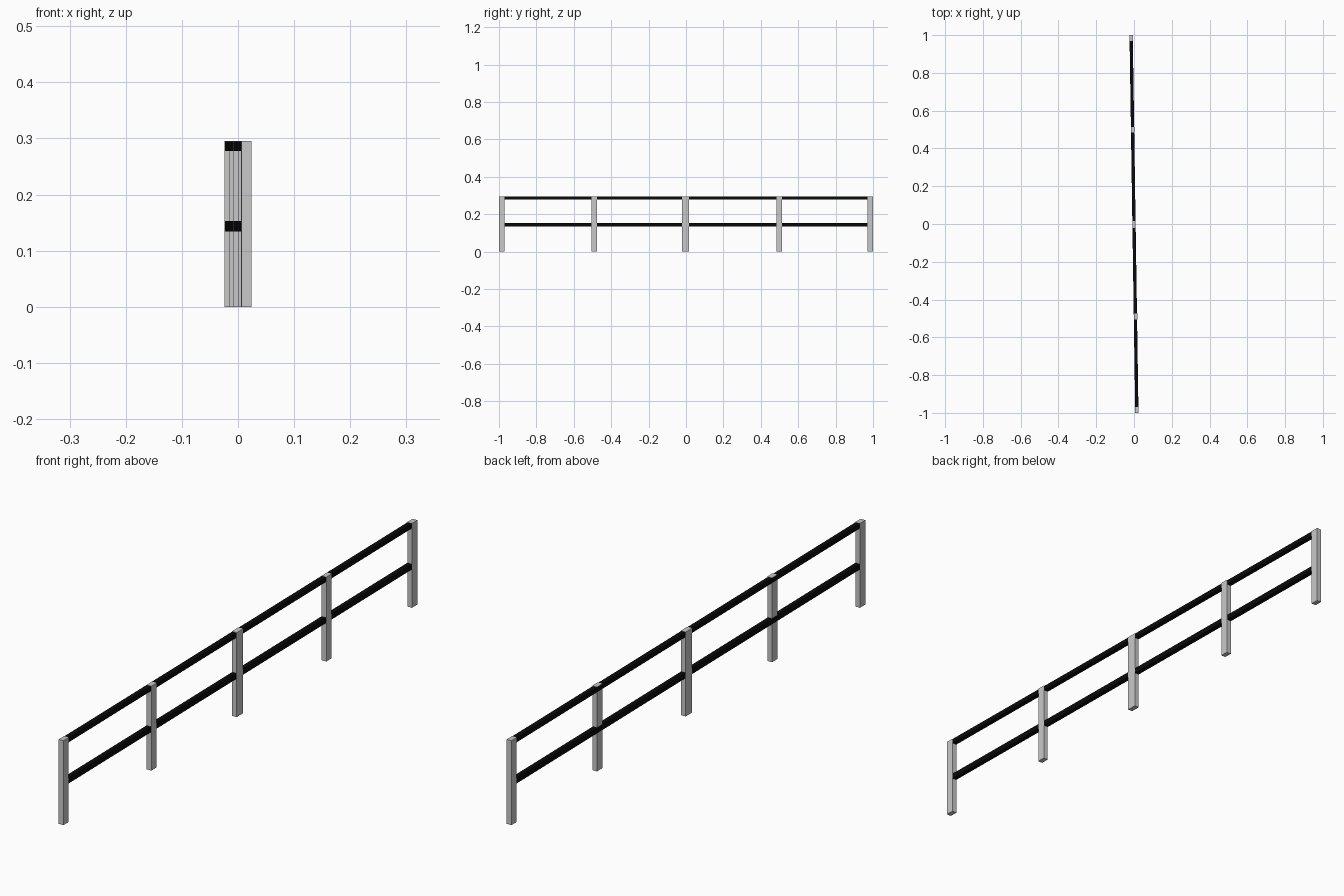
import bpy, bmesh, math
from mathutils import Matrix, Vector

if "Cube" in bpy.data.objects:
    bpy.data.objects.remove(bpy.data.objects["Cube"])

SLOPE = -0.0152                      # the fence runs slightly askew of the y axis
TURN = Matrix.Rotation(math.atan(-SLOPE), 3, 'Z')


def material(name, value):
    m = bpy.data.materials.new(name)
    m.diffuse_color = (value, value, value, 1)
    m.use_nodes = True
    m.node_tree.nodes["Principled BSDF"].inputs["Base Color"].default_value = m.diffuse_color
    return m


grey = material("light_grey", 0.58)
black = material("black", 0.003)


def box(name, y, z0, z1, width, length, mat, shift=0.0):
    """Box centred on the fence line at y, turned along the fence."""
    bm = bmesh.new()
    bmesh.ops.create_cube(bm, size=1)
    centre = Vector((SLOPE * y + shift, y, (z0 + z1) / 2))
    for v in bm.verts:
        v.co = TURN @ Vector((v.co.x * width, v.co.y * length, v.co.z * (z1 - z0))) + centre
    me = bpy.data.meshes.new(name)
    bm.to_mesh(me)
    bm.free()
    me.materials.append(mat)
    ob = bpy.data.objects.new(name, me)
    bpy.context.collection.objects.link(ob)
    return ob


# Posts: end posts, wider middle post, and two intermediate posts set a touch to +x
posts = [
    ("end_post_front", -0.985, 0.030, 0.0),
    ("inner_post_front", -0.490, 0.030, 0.0015),
    ("middle_post", -0.003, 0.036, 0.0),
    ("inner_post_back", 0.499, 0.030, 0.0015),
    ("end_post_back", 0.985, 0.030, 0.0),
]
for name, y, length, shift in posts:
    box(name, y, 0.0, 0.2955, 0.018, length, grey, shift)

# Rails: run the whole length, ending inside the end posts
for name, z0, z1 in (("top_rail", 0.278, 0.2945), ("middle_rail", 0.134, 0.153)):
    box(name, 0.0, z0, z1, 0.0172, 1.96, black)
